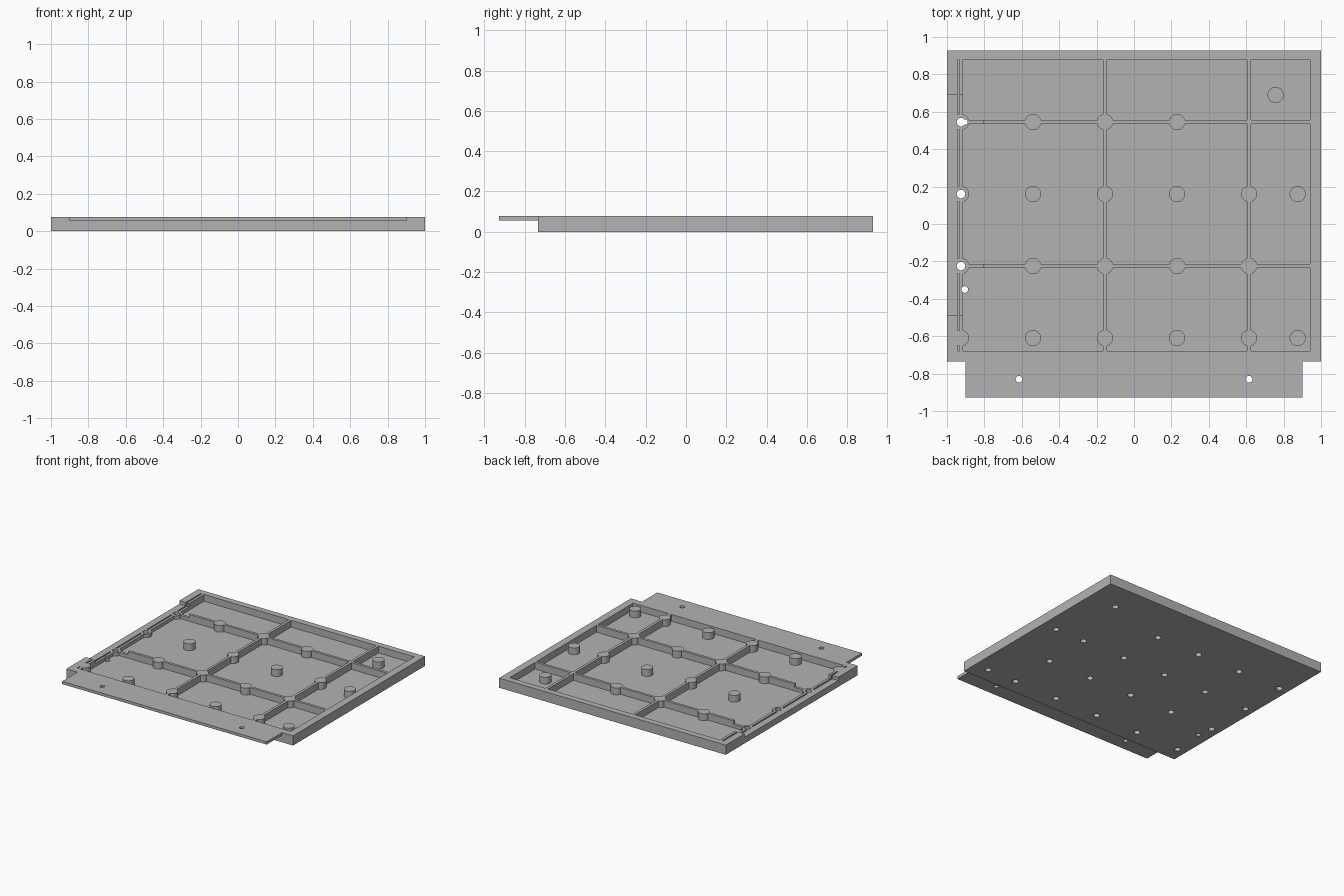
import bpy, bmesh, math
from mathutils import Matrix, Vector

if "Cube" in bpy.data.objects:
    bpy.data.objects.remove(bpy.data.objects["Cube"], do_unlink=True)

TOP, FLOOR, LOW = 0.077, 0.023, 0.05
FRONT, BACK, LIP = -0.927, 0.927, -0.734
ABOVE, BELOW = 0.2, -0.1


def box(bm, x0, x1, y0, y1, z0, z1):
    size = Matrix.Diagonal((x1 - x0, y1 - y0, z1 - z0, 1))
    mid = Vector((x0 + x1, y0 + y1, z0 + z1)) / 2
    bmesh.ops.create_cube(bm, size=1, matrix=Matrix.Translation(mid) @ size)


def cylinder(bm, x, y, r, z0, z1):
    bmesh.ops.create_cone(bm, cap_ends=True, segments=32, radius1=r, radius2=r,
                          depth=z1 - z0, matrix=Matrix.Translation((x, y, (z0 + z1) / 2)))


def make(name, bm):
    mesh = bpy.data.meshes.new(name)
    bm.to_mesh(mesh)
    bm.free()
    obj = bpy.data.objects.new(name, mesh)
    bpy.context.collection.objects.link(obj)
    return obj


def cut(obj, name, bm):
    """Subtract a cutter, or an existing object, and bake the result."""
    cutter = make(name, bm) if isinstance(bm, bmesh.types.BMesh) else bm
    cutter.hide_render = True
    mod = obj.modifiers.new(name, 'BOOLEAN')
    mod.operation, mod.solver, mod.object = 'DIFFERENCE', 'EXACT', cutter
    mod.use_self = True
    graph = bpy.context.evaluated_depsgraph_get()
    mesh = bpy.data.meshes.new_from_object(obj.evaluated_get(graph))
    obj.modifiers.clear()
    obj.data = mesh
    bpy.data.objects.remove(cutter, do_unlink=True)


# Post layout: rows of a regular grid, plus one extra post in the back corner
cols = [-0.925, -0.54, -0.155, 0.23, 0.615, 0.875]
rows = {0.545: 4, 0.16: 6, -0.225: 5, -0.61: 6}
posts = [(x, y) for y, count in rows.items() for x in cols[:count]] + [(0.757, 0.69)]

# Pockets between the ribs, and the narrow groove beside the right wall
bm = bmesh.new()
for x0, x1 in [(-0.914, -0.166), (-0.145, 0.604), (0.626, 0.941)]:
    for y0, y1 in [(-0.679, -0.235), (-0.214, 0.535), (0.556, 0.877)]:
        box(bm, x0, x1, y0, y1, FLOOR, ABOVE)
box(bm, -0.945, -0.934, -0.679, 0.877, FLOOR, ABOVE)
pockets = make("pockets", bm)

# Leave the posts standing in the pockets
bm = bmesh.new()
for x, y in posts:
    cylinder(bm, x, y, 0.043, BELOW, ABOVE + 0.1)
cut(pockets, "post_shapes", bm)

# Solid block trimmed to the tray outline with its thin front flange
bm = bmesh.new()
box(bm, -1, 1, FRONT, BACK, 0, TOP)
tray = make("tray", bm)
bm = bmesh.new()
box(bm, -1.1, 1.1, -1.1, LIP, BELOW, 0.055)
cut(tray, "flange_underside", bm)
bm = bmesh.new()
for x0, x1 in [(-1.1, -0.902), (0.902, 1.1)]:
    box(bm, x0, x1, -1.1, LIP, BELOW - 0.1, ABOVE)
cut(tray, "flange_corners", bm)
cut(tray, "pockets", pockets)

# Lowered stretch of the right wall and of the rib ends next to it
bm = bmesh.new()
box(bm, -1.1, -0.87, -0.49, 0.69, LOW, ABOVE)
cut(tray, "low_wall", bm)
bm = bmesh.new()
for y in (0.545, -0.225):
    box(bm, -0.89, -0.807, y - 0.02, y + 0.02, LOW, ABOVE)
cut(tray, "low_ribs", bm)

# Screw holes from below in every post; they break through the lowered posts
bm = bmesh.new()
for x, y in posts:
    cylinder(bm, x, y, 0.023, BELOW, 0.06)
for x, y in [(-0.905, -0.35), (-0.615, -0.83), (0.615, -0.83)]:
    cylinder(bm, x, y, 0.018, BELOW, ABOVE)
cut(tray, "screw_holes", bm)
bm = bmesh.new()
box(bm, -0.92, -0.89, 0.532, 0.558, BELOW, ABOVE)
cut(tray, "wire_slot", bm)

# Single grey plastic
grey = bpy.data.materials.new("grey_plastic")
grey.use_nodes = True
colour = (0.45, 0.45, 0.45, 1)
grey.diffuse_color = colour
grey.node_tree.nodes["Principled BSDF"].inputs["Base Color"].default_value = colour
tray.data.materials.clear()
tray.data.materials.append(grey)

bpy.ops.object.select_all(action='DESELECT')
tray.select_set(True)
bpy.context.view_layer.objects.active = tray
bpy.ops.object.shade_smooth_by_angle(angle=math.radians(30))
